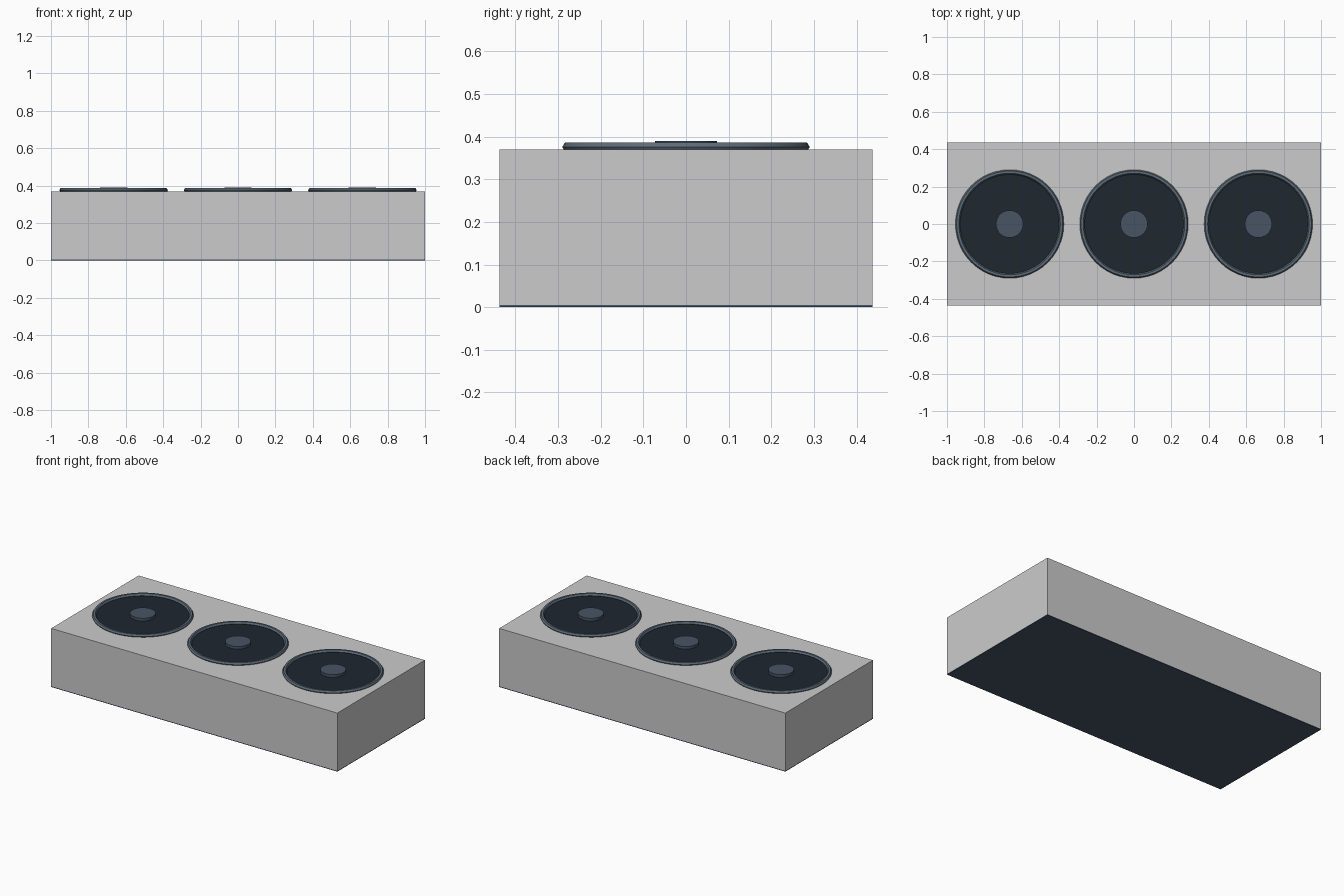
import bpy

if "Cube" in bpy.data.objects:
    bpy.data.objects.remove(bpy.data.objects["Cube"])


def material(name, rgb):
    m = bpy.data.materials.new(name)
    m.diffuse_color = (*rgb, 1)
    m.use_nodes = True
    m.node_tree.nodes["Principled BSDF"].inputs["Base Color"].default_value = m.diffuse_color
    return m


DARK = material("dark_cone", (0.013, 0.02, 0.028))
STEEL = material("steel_blue", (0.065, 0.09, 0.13))
RIM = material("rim_grey", (0.11, 0.15, 0.19))


def finish(name, mat=None, smooth=None):
    ob = bpy.context.object
    ob.name = name
    if mat:
        ob.data.materials.append(mat)
    if smooth:
        bpy.ops.object.shade_smooth_by_angle(angle=smooth)
    return ob


def box(name, sx, sy, z0, z1, mat=None):
    bpy.ops.mesh.primitive_cube_add(size=1, location=(0, 0, (z0 + z1) / 2))
    bpy.context.object.scale = (sx, sy, z1 - z0)
    bpy.ops.object.transform_apply(location=False, rotation=False, scale=True)
    return finish(name, mat)


def disc(name, x, r, z0, z1, mat):
    bpy.ops.mesh.primitive_cylinder_add(vertices=48, radius=r, depth=z1 - z0,
                                        location=(x, 0, (z0 + z1) / 2))
    return finish(name, mat, 0.6)


# Casing and thin base plate
box("casing", 2, 0.874, 0.005, 0.37)
box("base_plate", 2, 0.874, 0, 0.005, STEEL)

# Three round units: rim, dark face and hub
for i, x in enumerate((-0.665, 0, 0.665), 1):
    bpy.ops.mesh.primitive_torus_add(major_radius=0.2775, minor_radius=0.0125,
                                     major_segments=48, minor_segments=6,
                                     location=(x, 0, 0.3755))
    finish(f"rim_{i}", RIM, 0.6)
    disc(f"face_{i}", x, 0.272, 0.36, 0.373, DARK)
    disc(f"hub_{i}", x, 0.073, 0.365, 0.39, STEEL)
